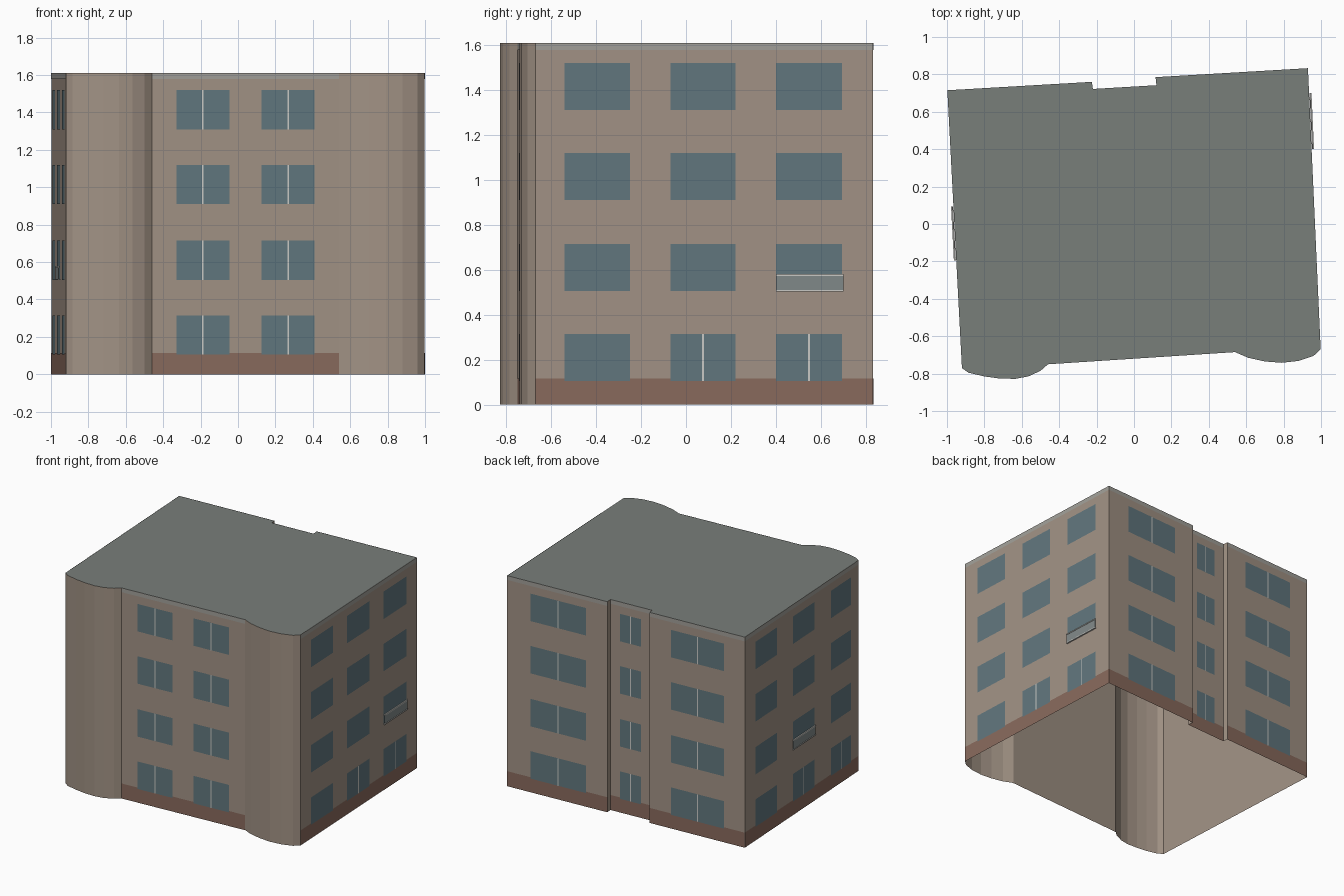
import bpy
from mathutils import Vector

if "Cube" in bpy.data.objects:
    bpy.data.objects.remove(bpy.data.objects["Cube"])

TOP = 1.61
ROWS = [(0.105, 0.315), (0.505, 0.715), (0.91, 1.12), (1.31, 1.52)]

# Footprint, anticlockwise: curved corner bays and the straight walls
LEFT_BAY = [(-0.92, -0.77), (-0.885, -0.795), (-0.80, -0.815), (-0.72, -0.826), (-0.635, -0.828),
            (-0.565, -0.815), (-0.50, -0.785), (-0.46, -0.75)]
RIGHT_BAY = [(0.54, -0.685), (0.61, -0.715), (0.70, -0.735), (0.79, -0.742),
             (0.88, -0.732), (0.96, -0.705), (0.998, -0.67)]
BACK = [(0.93, 0.833), (0.115, 0.785), (0.12, 0.742), (-0.22, 0.722), (-0.225, 0.76), (-0.998, 0.715)]
OUTLINE = LEFT_BAY + RIGHT_BAY + BACK

front = (LEFT_BAY[-1], RIGHT_BAY[0])
right = (RIGHT_BAY[-1], BACK[0])
back_r = (BACK[0], BACK[1])
back_m = (BACK[2], BACK[3])
back_l = (BACK[4], BACK[5])
left = (BACK[5], LEFT_BAY[0])
FLAT_WALLS = [front, right, back_r, back_m, back_l, left]


def material(name, rgb):
    m = bpy.data.materials.new(name)
    m.diffuse_color = (*rgb, 1)
    m.use_nodes = True
    m.node_tree.nodes["Principled BSDF"].inputs["Base Color"].default_value = m.diffuse_color
    return m


WALL = material("render_tan", (0.36, 0.29, 0.235))
ROOF = material("roof_grey", (0.19, 0.21, 0.195))
GLASS = material("window_blue", (0.12, 0.185, 0.21))
BRICK = material("plinth_red", (0.25, 0.145, 0.11))
TRIM = material("trim_grey", (0.36, 0.35, 0.32))
LIGHT = material("frame_white", (0.6, 0.6, 0.57))
PANEL = material("balcony_glass", (0.22, 0.25, 0.25))


def make(name, verts, faces, mat):
    me = bpy.data.meshes.new(name)
    me.from_pydata(verts, [], faces)
    me.materials.append(mat)
    ob = bpy.data.objects.new(name, me)
    bpy.context.collection.objects.link(ob)
    return ob


def on_wall(wall, c, z, off):
    """Point on a wall at coordinate c along its main axis, pushed outward."""
    a, b = Vector(wall[0]), Vector(wall[1])
    d = b - a
    k = 0 if abs(d.x) > abs(d.y) else 1
    p = a + d * ((c - a[k]) / d[k])
    p += Vector((d.y, -d.x)).normalized() * off
    return (p.x, p.y, z)


def ends(wall):
    k = 0 if abs(wall[1][0] - wall[0][0]) > abs(wall[1][1] - wall[0][1]) else 1
    return wall[0][k], wall[1][k]


def panels(name, specs, off, mat):
    """Flat rectangles (wall, c0, c1, z0, z1) just proud of their walls."""
    verts, faces = [], []
    for wall, c0, c1, z0, z1 in specs:
        e0, e1 = ends(wall)
        if (c1 - c0) * (e1 - e0) < 0:
            c0, c1 = c1, c0
        n = len(verts)
        verts += [on_wall(wall, c, z, off) for c, z in ((c0, z0), (c1, z0), (c1, z1), (c0, z1))]
        faces.append((n, n + 1, n + 2, n + 3))
    return make(name, verts, faces, mat)


def bar(name, wall, c0, c1, z0, z1, o0, o1, mat):
    e0, e1 = ends(wall)
    if (c1 - c0) * (e1 - e0) < 0:
        c0, c1 = c1, c0
    v = [on_wall(wall, c, z, o) for o in (o1, o0) for c, z in ((c0, z0), (c1, z0), (c1, z1), (c0, z1))]
    f = [(0, 1, 2, 3), (7, 6, 5, 4), (0, 4, 5, 1), (1, 5, 6, 2), (2, 6, 7, 3), (3, 7, 4, 0)]
    return make(name, v, f, mat)


# Open-bottomed wall shell and flat roof
N = len(OUTLINE)
make("walls", [(x, y, z) for z in (0, TOP) for x, y in OUTLINE],
     [(i, (i + 1) % N, N + (i + 1) % N, N + i) for i in range(N)], WALL)
make("roof", [(x, y, TOP) for x, y in OUTLINE], [tuple(range(N))], ROOF)

# Brick plinth and top trim on the straight walls only
panels("plinth", [(w, *ends(w), 0, 0.115) for w in FLAT_WALLS], 0.001, BRICK)
panels("roof_trim", [(w, *ends(w), 1.578, TOP) for w in FLAT_WALLS], 0.001, TRIM)

# Windows: (wall, start, end, rows that have a central divider)
COLUMNS = [
    (front, -0.33, -0.045, range(4)), (front, 0.125, 0.41, range(4)),
    (right, -0.54, -0.25, []), (right, -0.07, 0.22, [0]), (right, 0.40, 0.695, [0]),
    (back_r, 0.74, 0.29, range(4)), (back_m, 0.04, -0.13, range(4)), (back_l, -0.40, -0.83, range(4)),
    (left, 0.58, 0.30, []), (left, 0.09, -0.19, [0]), (left, -0.41, -0.67, [0]),
]
glass, dividers = [], []
for wall, c0, c1, split in COLUMNS:
    for r, (z0, z1) in enumerate(ROWS):
        glass.append((wall, c0, c1, z0, z1))
        if r in split:
            m = (c0 + c1) / 2
            dividers.append((wall, m - 0.004, m + 0.004, z0, z1))
panels("windows", glass, 0.002, GLASS)
panels("window_dividers", dividers, 0.003, LIGHT)

# Shallow balconies with glass panel and two rails
for side, wall, c0, c1 in (("right", right, 0.40, 0.70), ("left", left, 0.095, -0.195)):
    bar(side + "_balcony_panel", wall, c0, c1, 0.508, 0.572, 0.008, 0.010, PANEL)
    bar(side + "_balcony_top_rail", wall, c0, c1, 0.572, 0.580, 0.005, 0.013, LIGHT)
    bar(side + "_balcony_bottom_rail", wall, c0, c1, 0.503, 0.510, 0.002, 0.013, LIGHT)
